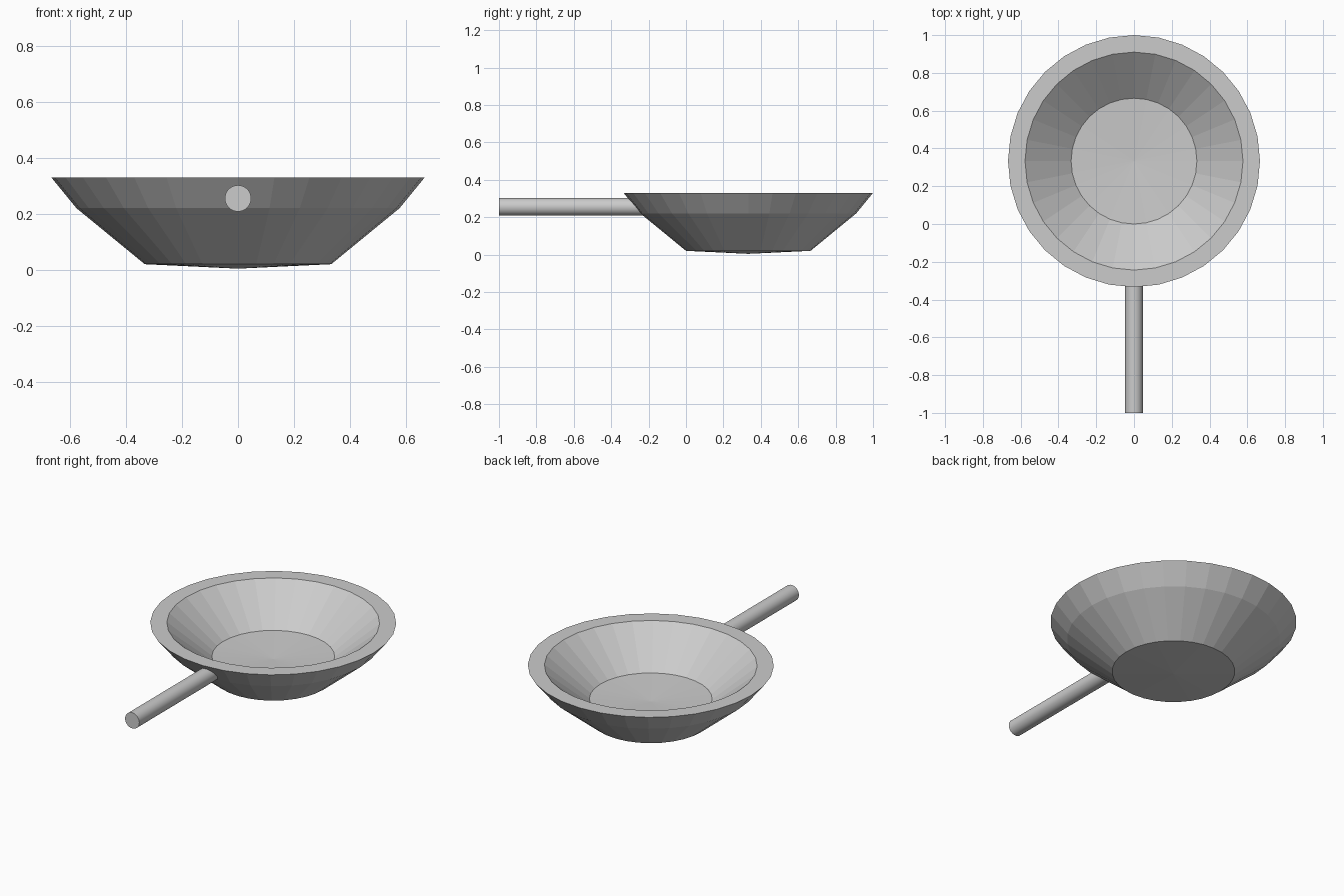
import bpy, bmesh, math

if "Cube" in bpy.data.objects:
    bpy.data.objects.remove(bpy.data.objects["Cube"])

SIDES = 32
CENTRE_Y = 0.333


def add_object(name, bm):
    bmesh.ops.remove_doubles(bm, verts=bm.verts, dist=1e-5)
    bmesh.ops.recalc_face_normals(bm, faces=bm.faces)
    mesh = bpy.data.meshes.new(name)
    bm.to_mesh(mesh)
    bm.free()
    obj = bpy.data.objects.new(name, mesh)
    bpy.context.collection.objects.link(obj)
    return obj


def lathe(name, profile, location):
    """Spin an (radius, height) profile around z."""
    bm = bmesh.new()
    verts = [bm.verts.new((0, r, z)) for r, z in profile]
    edges = [bm.edges.new(pair) for pair in zip(verts, verts[1:])]
    bmesh.ops.spin(bm, geom=verts + edges, cent=(0, 0, 0), axis=(0, 0, 1),
                   angle=math.tau, steps=SIDES)
    obj = add_object(name, bm)
    obj.location = location
    return obj


# Pan body: shallow dished base, flared wall, flat rim and thick inner shell
lathe("pan_body", [
    (0, 0.004), (0.333, 0.02), (0.577, 0.22), (0.667, 0.33),
    (0.577, 0.33), (0.333, 0.13), (0, 0.114),
], (0, CENTRE_Y, 0))

# Round handle, its inner end buried in the wall
handle = lathe("handle", [(0, 0), (0.047, 0), (0.047, 0.78), (0, 0.78)],
               (0, -1, 0.255))
handle.rotation_euler = (-math.pi / 2, 0, 0)
bpy.ops.object.select_all(action='DESELECT')
handle.select_set(True)
bpy.context.view_layer.objects.active = handle
bpy.ops.object.shade_smooth_by_angle(angle=math.radians(30))
